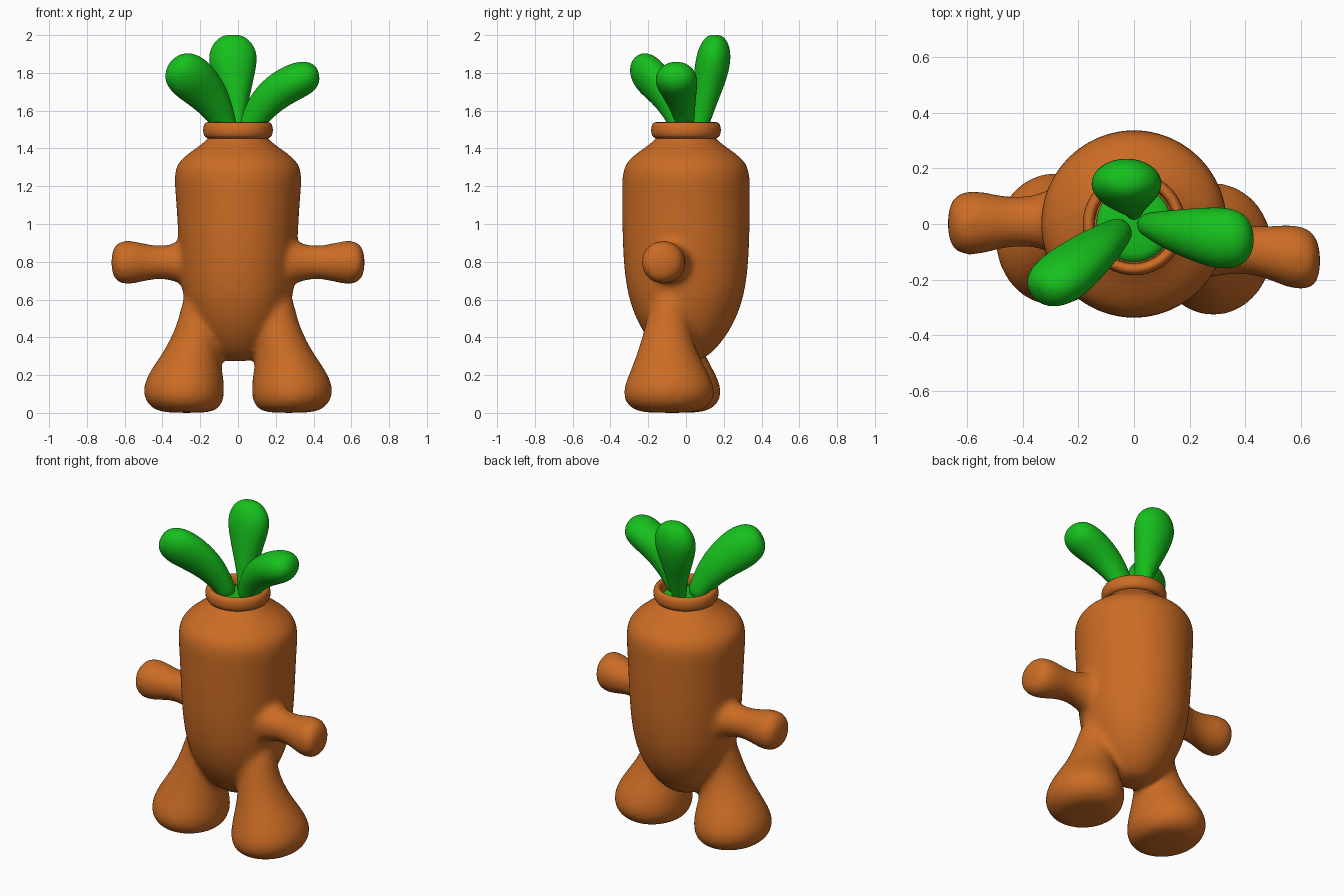
import bpy, bmesh, math
from mathutils import Vector


def material(name, color):
    m = bpy.data.materials.new(name)
    m.diffuse_color = color
    return m


ORANGE = material("carrot_orange", (0.60, 0.15, 0.018, 1))
GREEN = material("leaf_green", (0.008, 0.53, 0.012, 1))


def loft(bm, rings, side, normal=None, sides=16):
    """Skin elliptical rings (x, y, z, radius_u, radius_v) into a closed tube."""
    pts = [Vector(r[:3]) for r in rings]
    loops = []
    for i, r in enumerate(rings):
        n = Vector(normal) if normal else (pts[min(i + 1, len(pts) - 1)] - pts[max(i - 1, 0)]).normalized()
        u = Vector(side)
        u = (u - n * u.dot(n)).normalized()
        v = n.cross(u)
        loops.append([bm.verts.new(pts[i] + u * r[3] * math.cos(a) + v * r[4] * math.sin(a))
                      for a in (2 * math.pi * k / sides for k in range(sides))])
    for a, b in zip(loops, loops[1:]):
        for k in range(sides):
            j = (k + 1) % sides
            bm.faces.new((a[k], a[j], b[j], b[k]))
    bm.faces.new(loops[0][::-1])
    bm.faces.new(loops[-1])


def finish(bm, name, mat, levels=2):
    bmesh.ops.recalc_face_normals(bm, faces=bm.faces)
    for f in bm.faces:
        f.smooth = True
    me = bpy.data.meshes.new(name)
    bm.to_mesh(me)
    bm.free()
    me.materials.append(mat)
    ob = bpy.data.objects.new(name, me)
    bpy.context.collection.objects.link(ob)
    if levels:
        ob.modifiers.new("Subdivide", 'SUBSURF').levels = levels
        ob.modifiers["Subdivide"].render_levels = levels
    return ob


# body: torso, arms and legs fused into one soft skin
bm = bmesh.new()
torso = [(0.272, .05, .05), (0.285, .10, .10), (0.345, .172, .172), (0.45, .245, .25), (0.6, .30, .315),
         (0.8, .318, .342), (1.0, .328, .346), (1.15, .338, .346), (1.27, .35, .348), (1.33, .325, .325),
         (1.385, .255, .255), (1.43, .185, .185), (1.46, .158, .158), (1.475, .15, .15), (1.48, .12, .12)]
loft(bm, [(0, 0, z, a, b) for z, a, b in torso], (1, 0, 0), (0, 0, 1))

leg = [(.70, .18, -.05, .09, .09), (.55, .205, -.09, .10, .11), (.45, .215, -.10, .118, .122),
       (.34, .243, -.10, .145, .155), (.27, .262, -.095, .175, .185), (.18, .283, -.088, .213, .23),
       (.11, .288, -.09, .222, .252), (.05, .282, -.092, .208, .235), (.008, .275, -.092, .16, .18),
       (0, .27, -.092, .09, .10)]
arm = [(.20, .14), (.30, .12), (.37, .089), (.47, .094), (.54, .116), (.615, .123), (.655, .095), (.672, .045)]
for s, leg_shift, y0, y1 in ((1, 0, -.06, -.122), (-1, .035, .015, .003)):
    loft(bm, [(s * x, y + leg_shift, z, a, b) for z, x, y, a, b in leg], (1, 0, 0), (0, 0, 1))
    loft(bm, [(s * x, y0 + (y1 - y0) * (x - .2) / .4, .797, r, r) for x, r in arm], (0, 1, 0), (s, 0, 0))
body = finish(bm, "body", ORANGE)
rm = body.modifiers.new("Fuse", 'REMESH')
rm.mode = 'VOXEL'
rm.voxel_size = 0.016
rm.use_smooth_shade = True
sm = body.modifiers.new("Soften", 'SMOOTH')
sm.factor = 0.5
sm.iterations = 18

# collar: rounded ring around the neck
bm = bmesh.new()
profile = [(.14, 1.45), (.165, 1.452), (.183, 1.468), (.187, 1.495), (.183, 1.525), (.17, 1.541),
           (.152, 1.538), (.142, 1.52)]
N = 32
loops = [[bm.verts.new((r * math.cos(2 * math.pi * k / N), r * math.sin(2 * math.pi * k / N), z))
          for k in range(N)] for r, z in profile]
for i, a in enumerate(loops):
    b = loops[(i + 1) % len(loops)]
    for k in range(N):
        j = (k + 1) % N
        bm.faces.new((a[k], a[j], b[j], b[k]))
finish(bm, "collar", ORANGE, 1)

# leaf base: green plug inside the collar
bm = bmesh.new()
loft(bm, [(0, 0, 1.45, .14, .14), (0, 0, 1.485, .148, .148), (0, 0, 1.495, .07, .07)],
     (1, 0, 0), (0, 0, 1), 24)
finish(bm, "leaf_base", GREEN, 1)

# leaves: three plump paddles
leaves = {
    "back_leaf": ((1, 0, 0), [
        (0, .05, 1.47, .035, .05), (0, .075, 1.55, .04, .055), (-.01, .098, 1.66, .072, .072),
        (-.022, .128, 1.78, .112, .09), (-.028, .147, 1.88, .137, .096), (-.028, .155, 1.95, .112, .078),
        (-.028, .157, 1.99, .07, .05), (-.028, .158, 2.002, .03, .02)]),
    "left_leaf": ((.8, 0, .6), [
        (-.045, -.02, 1.47, .05, .05), (-.072, -.038, 1.54, .066, .055), (-.13, -.085, 1.65, .098, .075),
        (-.205, -.145, 1.735, .122, .088), (-.27, -.20, 1.792, .128, .096), (-.325, -.238, 1.832, .10, .076),
        (-.348, -.256, 1.848, .04, .035)]),
    "right_leaf": ((0, 1, 0), [
        (.045, 0, 1.47, .04, .05), (.075, -.005, 1.54, .05, .066), (.13, -.02, 1.63, .072, .088),
        (.21, -.035, 1.705, .095, .098), (.30, -.05, 1.755, .115, .10), (.37, -.055, 1.782, .108, .09),
        (.41, -.055, 1.796, .075, .06), (.427, -.055, 1.80, .03, .025)]),
}
for name, (side, rings) in leaves.items():
    bm = bmesh.new()
    loft(bm, rings, side)
    finish(bm, name, GREEN)
